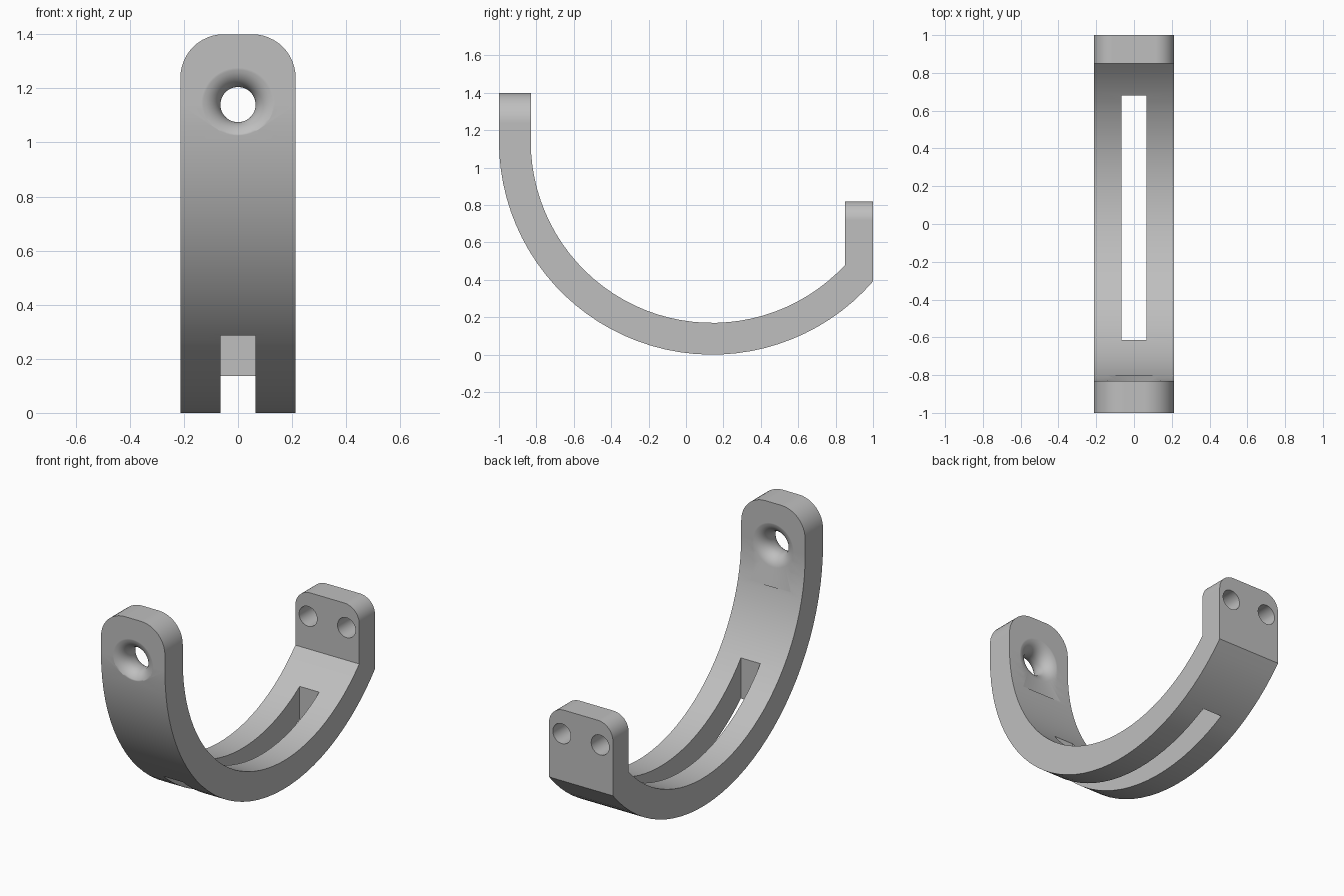
import bpy, bmesh, math
from mathutils import Matrix, Vector

cube = bpy.data.objects.get("Cube")
if cube:
    bpy.data.objects.remove(cube, do_unlink=True)

HALF_W = 0.213           # half width of the strap
CY = CZ = 0.14           # arc centre: y, then z measured from the outer radius
R_OUT, R_IN = 1.14, 0.97
CZ = R_OUT
TALL, SHORT = 1.40, 0.82  # tops of the two end plates
BACK_Y = 0.85            # inner face of the back plate

grey = bpy.data.materials.new("plain grey")
grey.use_nodes = True
grey.diffuse_color = (0.52, 0.52, 0.52, 1)
grey.node_tree.nodes["Principled BSDF"].inputs["Base Color"].default_value = grey.diffuse_color


def new_object(name, bm):
    bmesh.ops.recalc_face_normals(bm, faces=bm.faces)
    mesh = bpy.data.meshes.new(name)
    bm.to_mesh(mesh)
    bm.free()
    mesh.materials.append(grey)
    obj = bpy.data.objects.new(name, mesh)
    bpy.context.collection.objects.link(obj)
    return obj


def arc(radius, y_end, steps=36):
    """Points from the front tangent down and round to y_end."""
    last = 2 * math.pi - math.acos((y_end - CY) / radius)
    return [(CY + radius * math.cos(a), CZ + radius * math.sin(a))
            for a in (math.pi + (last - math.pi) * i / steps for i in range(steps + 1))]


def cut(target, cutter):
    mod = target.modifiers.new("cut", 'BOOLEAN')
    mod.operation = 'DIFFERENCE'
    mod.solver = 'EXACT'
    mod.object = cutter
    bpy.context.view_layer.objects.active = target
    bpy.ops.object.modifier_apply(modifier=mod.name)
    bpy.data.objects.remove(cutter, do_unlink=True)


# Strap: side profile extruded across the width
outer, inner = arc(R_OUT, 1.0), arc(R_IN, BACK_Y)
profile = ([(-1, TALL)] + outer + [(1, SHORT), (BACK_Y, SHORT)]
           + inner[::-1] + [(CY - R_IN, TALL)])
bm = bmesh.new()
face = bm.faces.new([bm.verts.new((-HALF_W, y, z)) for y, z in profile])
grown = bmesh.ops.extrude_face_region(bm, geom=[face])["geom"]
bmesh.ops.translate(bm, vec=(2 * HALF_W, 0, 0),
                    verts=[g for g in grown if isinstance(g, bmesh.types.BMVert)])

# Rounded upper corners of both end plates
for top, radius in ((TALL, 0.16), (SHORT, 0.10)):
    corners = [e for e in bm.edges
               if all(abs(v.co.z - top) < 1e-4 for v in e.verts)
               and abs(e.verts[0].co.x - e.verts[1].co.x) < 1e-4]
    bmesh.ops.bevel(bm, geom=corners, offset=radius, segments=12,
                    profile=0.5, affect='EDGES')
bracket = new_object("hook_bracket", bm)

# Long slot through the bottom of the arc
bm = bmesh.new()
bmesh.ops.create_cube(bm, size=1)
bmesh.ops.scale(bm, vec=(0.13, 1.295, 1.6), verts=bm.verts)
bmesh.ops.translate(bm, vec=(0, 0.0325, 0.3), verts=bm.verts)
cut(bracket, new_object("slot_cutter", bm))

# Two plain holes in the back plate
for side in (-1, 1):
    bm = bmesh.new()
    bmesh.ops.create_cone(bm, cap_ends=True, segments=32, radius1=0.06, radius2=0.06, depth=0.4,
                          matrix=Matrix.Translation((side * 0.128, 0.925, 0.675))
                          @ Matrix.Rotation(math.pi / 2, 4, 'X'))
    cut(bracket, new_object("hole_cutter", bm))

# Flared hole in the front plate: a narrow throat with rounded lips on both faces
THROAT, LIP = 0.065, 0.08
half = (R_OUT - R_IN) / 2
lip = []
for i in range(11):
    a = math.radians(78) * i / 10
    lip.append((THROAT + LIP * (1 - math.cos(a)), half - LIP + LIP * math.sin(a)))
slope = math.tan(math.radians(78))
lip.append((lip[-1][0] + 0.03 * slope, lip[-1][1] + 0.03))
rings = [(r, -d) for r, d in lip[::-1]] + lip
bm = bmesh.new()
SEG = 48
loops = []
for r, d in rings:
    loops.append([bm.verts.new(Vector((r * math.cos(2 * math.pi * k / SEG),
                                       CY - R_OUT + half + d,
                                       CZ + r * math.sin(2 * math.pi * k / SEG))))
                  for k in range(SEG)])
for lo, hi in zip(loops, loops[1:]):
    for k in range(SEG):
        n = (k + 1) % SEG
        bm.faces.new((lo[k], lo[n], hi[n], hi[k]))
bm.faces.new(loops[0])
bm.faces.new(loops[-1])
cut(bracket, new_object("flare_cutter", bm))

# Smooth curves, crisp edges
bpy.ops.object.select_all(action='DESELECT')
bracket.select_set(True)
bpy.context.view_layer.objects.active = bracket
bpy.ops.object.shade_smooth_by_angle(angle=math.radians(30))
weighted = bracket.modifiers.new("weighted normals", 'WEIGHTED_NORMAL')
weighted.keep_sharp = True
